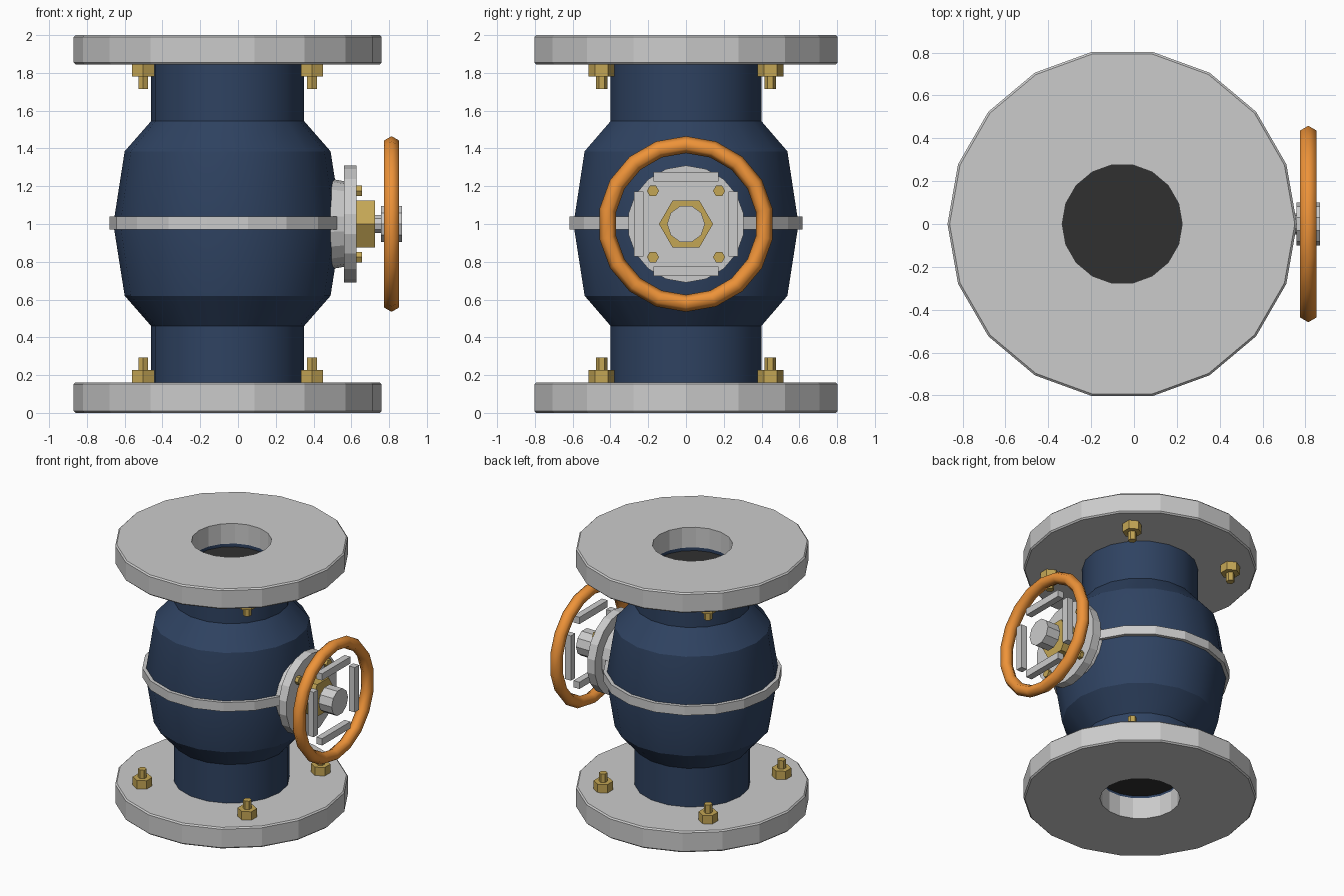
import bpy, bmesh, math
from mathutils import Matrix

if "Cube" in bpy.data.objects:
    bpy.data.objects.remove(bpy.data.objects["Cube"])

CX = -0.055  # vertical axis of the valve body


def material(name, rgb):
    m = bpy.data.materials.new(name)
    m.diffuse_color = (*rgb, 1)
    m.use_nodes = True
    m.node_tree.nodes["Principled BSDF"].inputs["Base Color"].default_value = m.diffuse_color
    return m


NAVY = material("navy_paint", (0.028, 0.055, 0.12))
BRASS = material("brass", (0.55, 0.38, 0.09))
ORANGE = material("orange_paint", (0.85, 0.29, 0.04))
DARK = material("dark_bore", (0.03, 0.03, 0.03))

UPRIGHT = Matrix.Translation((CX, 0, 0))
# Local z runs along world x, local x runs up, local y stays y
SIDEWAYS = Matrix.Translation((0, 0, 1)) @ Matrix(
    ((0, 0, 1, 0), (0, 1, 0, 0), (1, 0, 0, 0), (0, 0, 0, 1)))


def finish(name, bm, matrix, mat=None, smooth=None):
    bm.transform(matrix)
    bmesh.ops.recalc_face_normals(bm, faces=bm.faces)
    me = bpy.data.meshes.new(name)
    bm.to_mesh(me)
    bm.free()
    ob = bpy.data.objects.new(name, me)
    bpy.context.collection.objects.link(ob)
    if mat:
        me.materials.append(mat)
    if smooth:
        bpy.ops.object.select_all(action='DESELECT')
        bpy.context.view_layer.objects.active = ob
        ob.select_set(True)
        bpy.ops.object.shade_smooth_by_angle(angle=math.radians(smooth))
    return ob


def lathe(name, profile, sides, matrix, mat=None, smooth=None, ring=False, turn=0):
    """Revolve (radius, height) points; ring closes the profile, otherwise ends are capped."""
    bm = bmesh.new()
    loops = []
    for r, z in profile:
        loops.append([bm.verts.new((r * math.cos(turn + math.tau * i / sides),
                                    r * math.sin(turn + math.tau * i / sides), z))
                      for i in range(sides)])
    pairs = list(zip(loops, loops[1:]))
    if ring:
        pairs.append((loops[-1], loops[0]))
    else:
        bm.faces.new(loops[0])
        bm.faces.new(loops[-1])
    for a, b in pairs:
        for i in range(sides):
            j = (i + 1) % sides
            bm.faces.new((a[i], a[j], b[j], b[i]))
    return finish(name, bm, matrix, mat, smooth)


def rod(name, r, z0, z1, sides, matrix, mat=None, turn=0):
    return lathe(name, [(r, z0), (r, z1)], sides, matrix, mat, turn=turn)


def end_flange(name, z0, z1):
    # Outer rim has 18 sides, bore is rounder, so join the two with a boolean-free bridge
    b = 0.01
    prof = [(0.28, z0), (0.805, z0), (0.815, z0 + b),
            (0.815, z1 - b), (0.805, z1), (0.28, z1)]
    return lathe(name, prof, 18, UPRIGHT, ring=True)


# Pipe flanges
end_flange("bottom_flange", 0.0, 0.162)
end_flange("top_flange", 1.845, 2.0)

# Hollow valve body with dark bore
lathe("body", [(0.281, 0.15), (0.405, 0.15), (0.405, 0.46), (0.545, 0.62),
               (0.605, 1.0), (0.545, 1.385), (0.405, 1.545), (0.405, 1.85),
               (0.281, 1.85)], 18, UPRIGHT, NAVY, smooth=30, ring=True)
rod("bore", 0.286, 0.18, 1.82, 18, UPRIGHT, DARK)

# Belt around the middle
lathe("belt", [(0.58, 0.97), (0.625, 0.97), (0.625, 1.04), (0.58, 1.04)],
      18, UPRIGHT, ring=True)

# Flange nuts and studs, four at each end
for end, base, d in (("bottom", 0.162, 1), ("top", 1.845, -1)):
    for k in range(4):
        a = math.radians(45 + 90 * k)
        m = UPRIGHT @ Matrix.Translation((0.632 * math.cos(a), 0.632 * math.sin(a), base))
        rod(f"{end}_nut_{k + 1}", 0.068, -0.01 * d, 0.065 * d, 6, m, BRASS, math.pi / 2)
        rod(f"{end}_stud_{k + 1}", 0.03, 0.05 * d, 0.13 * d, 6, m, BRASS, math.pi / 2)

# Bonnet on the right side
lathe("bonnet_neck", [(0.24, 0.488), (0.225, 0.57)], 18, SIDEWAYS)
rod("bonnet_flange", 0.31, 0.562, 0.628, 18, SIDEWAYS)
rod("gland_nut", 0.143, 0.62, 0.725, 6, SIDEWAYS, BRASS, math.pi / 2)
for k, (sy, sz) in enumerate(((1, 1), (-1, 1), (-1, -1), (1, -1))):
    m = Matrix.Translation((0, 0.175 * sy, 0.175 * sz)) @ SIDEWAYS
    rod(f"bonnet_bolt_{k + 1}", 0.032, 0.62, 0.656, 6, m, BRASS, math.pi / 2)

# Stem and hub
rod("stem", 0.05, 0.70, 0.78, 10, SIDEWAYS, turn=math.pi / 2)
rod("hub", 0.1, 0.757, 0.868, 10, SIDEWAYS, turn=math.pi / 2)

# Handwheel rim
tube = [(0.42 + 0.045 * math.cos(math.tau * i / 6),
         0.813 + 0.045 * math.sin(math.tau * i / 6)) for i in range(6)]
lathe("handwheel_rim", tube, 18, SIDEWAYS, ORANGE, smooth=65, ring=True)

# Four bars set in a square inside the rim
for k in range(4):
    bm = bmesh.new()
    bmesh.ops.create_cube(bm, size=1)
    bm.transform(Matrix.Translation((0.25, 0, 0.813)) @ Matrix.Diagonal((0.052, 0.345, 0.05, 1)))
    finish(f"handwheel_bar_{k + 1}", bm, SIDEWAYS @ Matrix.Rotation(k * math.pi / 2, 4, 'Z'))
